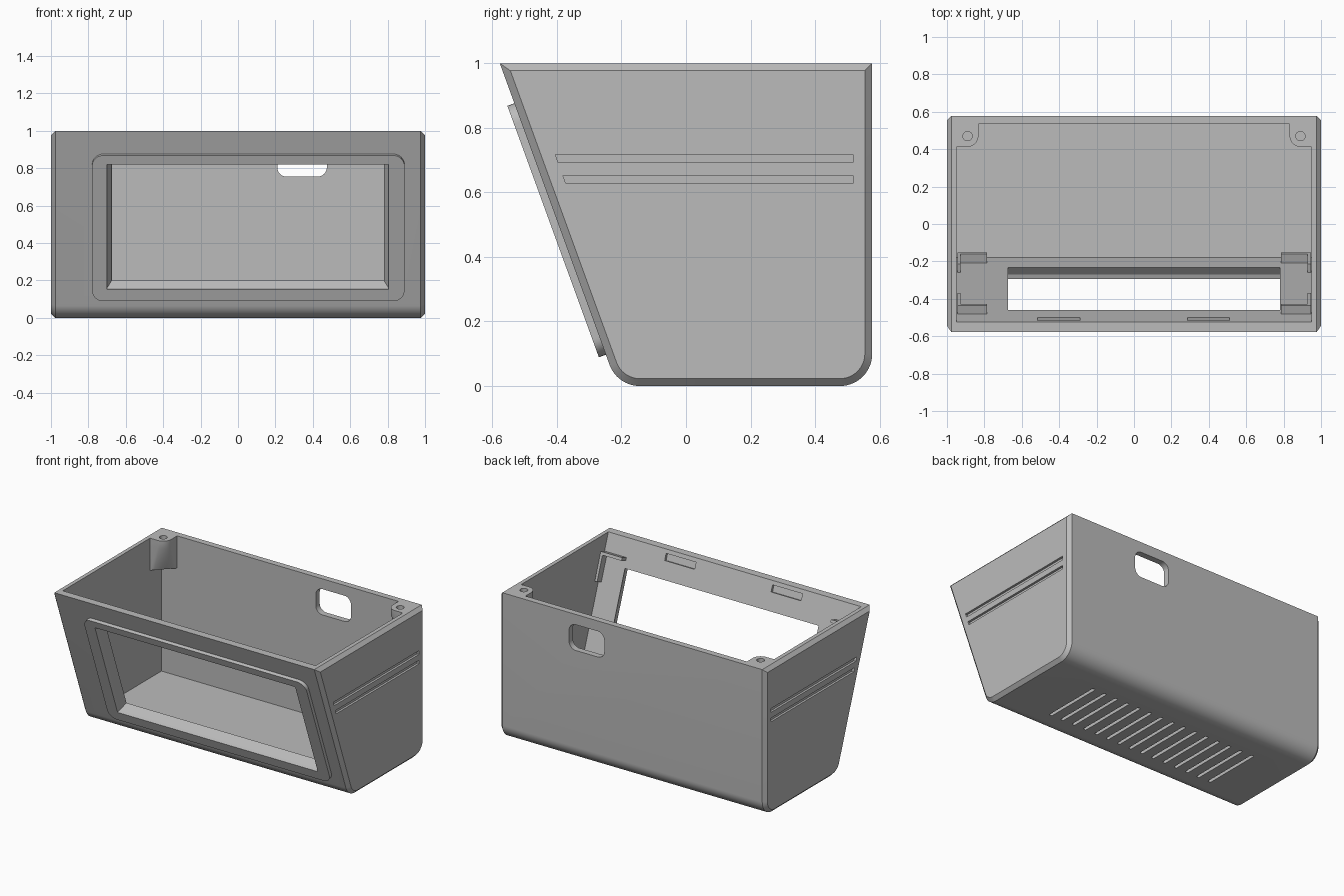
import bpy, bmesh
from math import sin, cos, tan, radians, pi
from mathutils import Vector

if "Cube" in bpy.data.objects:
    bpy.data.objects.remove(bpy.data.objects["Cube"])

TILT = radians(20)
FRONT, BACK, WALL, CHAMFER, ROUND = -0.577, 0.577, 0.05, 0.023, 0.1

grey = bpy.data.materials.new("plain grey")
grey.use_nodes = True
grey.diffuse_color = (0.5, 0.5, 0.5, 1)
grey.node_tree.nodes["Principled BSDF"].inputs["Base Color"].default_value = (0.5, 0.5, 0.5, 1)


def loft(bm, loops):
    """Closed solid through a list of matching point loops."""
    rings = [[bm.verts.new(p) for p in loop] for loop in loops]
    for a, b in zip(rings, rings[1:]):
        for i in range(len(a)):
            j = (i + 1) % len(a)
            bm.faces.new((a[i], a[j], b[j], b[i]))
    bm.faces.new(rings[0])
    bm.faces.new(rings[-1])


def solid(name, *lofts):
    bm = bmesh.new()
    for loops in lofts:
        loft(bm, loops)
    bmesh.ops.recalc_face_normals(bm, faces=bm.faces)
    mesh = bpy.data.meshes.new(name)
    bm.to_mesh(mesh)
    bm.free()
    mesh.materials.append(grey)
    ob = bpy.data.objects.new(name, mesh)
    bpy.context.collection.objects.link(ob)
    return ob


def cut(ob, *cutters):
    """Subtract the cutters, then drop them."""
    for c in cutters:
        c.hide_render = True
        mod = ob.modifiers.new("cut", 'BOOLEAN')
        mod.operation, mod.solver, mod.object = 'DIFFERENCE', 'EXACT', c
    bpy.context.view_layer.update()
    graph = bpy.context.evaluated_depsgraph_get()
    mesh = bpy.data.meshes.new_from_object(ob.evaluated_get(graph))
    ob.modifiers.clear()
    ob.data = mesh
    for c in cutters:
        bpy.data.objects.remove(c)


def smooth(ob):
    bpy.ops.object.select_all(action='DESELECT')
    ob.select_set(True)
    bpy.context.view_layer.objects.active = ob
    bpy.ops.object.shade_smooth_by_angle(angle=radians(30))


def arc(cx, cy, r, start, end, n=12):
    return [(cx + r * cos(start + (end - start) * i / n),
             cy + r * sin(start + (end - start) * i / n)) for i in range(n + 1)]


def rounded(x0, x1, y0, y1, r):
    return (arc(x1 - r, y1 - r, r, 0, pi / 2, 8) + arc(x0 + r, y1 - r, r, pi / 2, pi, 8)
            + arc(x0 + r, y0 + r, r, pi, 1.5 * pi, 8) + arc(x1 - r, y0 + r, r, 1.5 * pi, 2 * pi, 8))


def rect(x0, x1, y0, y1):
    return [(x0, y0), (x1, y0), (x1, y1), (x0, y1)]


def slant(pts, h):
    """Place (x, distance down the front) points at height h off the sloping front."""
    return [Vector((x, FRONT + s * sin(TILT) - h * cos(TILT),
                    1 - s * cos(TILT) - h * sin(TILT))) for x, s in pts]


def along_x(pts, x):
    return [(x, y, z) for y, z in pts]


def front_y(z, inset=0):
    return FRONT + (1 - z) * tan(TILT) + inset / cos(TILT)


def side_profile(off):
    r = ROUND
    return ([(front_y(1 - off, off), 1 - off), (BACK - off, 1 - off)]
            + arc(BACK - r, r, r - off, 0, -pi / 2, 14)
            + arc(front_y(r, r), r, r - off, -pi / 2, -pi + TILT, 14))


# Outer shell with chamfered sides
body = solid("case_body", [along_x(side_profile(o), x) for x, o in
                           ((-1, CHAMFER), (CHAMFER - 1, 0), (1 - CHAMFER, 0), (1, CHAMFER))])

# Open cavity
inside = [(0.535, WALL), (0.535, 1.1), (front_y(1.1, WALL), 1.1), (front_y(WALL, WALL), WALL)]
cavity = solid("cavity_cutter", [along_x(inside, x) for x in (-0.95, 0.95)])


# Tapered window through the sloping front
def window(inset):
    return rect(-0.70 + inset, 0.805 - inset, 0.183 + inset, 0.894 - inset)


cuts = [[slant(window(-h / 2), h) for h in (0.02, -0.07)]]

# Cable opening in the back
port = rounded(0.21, 0.475, 0.755, 0.93, 0.05)
cuts.append([[(x, y, z) for x, z in port] for y in (0.5, 0.6)])

# Catch recesses under the front rim
for x in (-0.515, 0.285):
    cuts.append([slant(rect(x, x + 0.225, 0.045, 0.09), h) for h in (-0.033, -0.07)])

# Decorative grooves on both sides
for side in (-1, 1):
    for z0, z1 in ((0.692, 0.718), (0.628, 0.653)):
        groove = [(front_y(z0, 0.065), z0), (0.517, z0), (0.517, z1), (front_y(z1, 0.065), z1)]
        cuts.append([along_x(groove, side * x) for x in (0.985, 1.05)])

# Row of vent grooves underneath
for i in range(15):
    x = -0.65 + i * 0.09
    cuts.append([[(px, py, z) for px, py in rounded(x - 0.011, x + 0.011, -0.065, 0.35, 0.01)]
                 for z in (-0.05, 0.02)])

cut(body, cavity)
cut(body, solid("openings_cutter", *cuts))
smooth(body)

# Raised window frame
bezel = solid("window_bezel", [slant(rounded(-0.78, 0.89, 0.132, 0.961, 0.06), h)
                               for h in (-0.002, 0.023)])
cut(bezel, solid("bezel_cutter", [slant(window(0), h) for h in (-0.05, 0.05)]))
smooth(bezel)

# Screw posts in the back corners, tapering to a diagonal below
edge = [(0.12, 0.0)] + arc(0.06, 0.065, 0.06, 0, pi / 2, 10) + [(0.0, 0.125)]
flat = [(0.12 * (1 - i / (len(edge) - 1)), 0.125 * i / (len(edge) - 1)) for i in range(len(edge))]
for side, label in ((1, "left"), (-1, "right")):
    def corner(pts, z):
        return [(side * (0.952 - u), 0.537 - v, z) for u, v in pts]
    post = solid(label + "_screw_post",
                 [corner([(0, 0)] + p, z) for p, z in ((edge, 1), (edge, 0.95), (flat, 0.78))])
    hole = [(side * 0.89 + u, 0.47 + v) for u, v in arc(0, 0, 0.025, 0, 2 * pi, 24)[:-1]]
    cut(post, solid("screw_cutter", [[(u, v, z) for u, v in hole] for z in (0.88, 1.05)]))
    smooth(post)

# L-shaped corner brackets behind the window
for side, label in ((1, "left"), (-1, "right")):
    for where, bar, leg in (("upper", (0.14, 0.16), (0.16, 0.33)),
                            ("lower", (0.943, 0.963), (0.79, 0.943))):
        shapes = [rect(side * 0.785, side * 0.945, *bar), rect(side * 0.928, side * 0.945, *leg)]
        solid(label + "_" + where + "_bracket",
              *[[slant(s, h) for h in (-0.045, -0.1)] for s in shapes])
